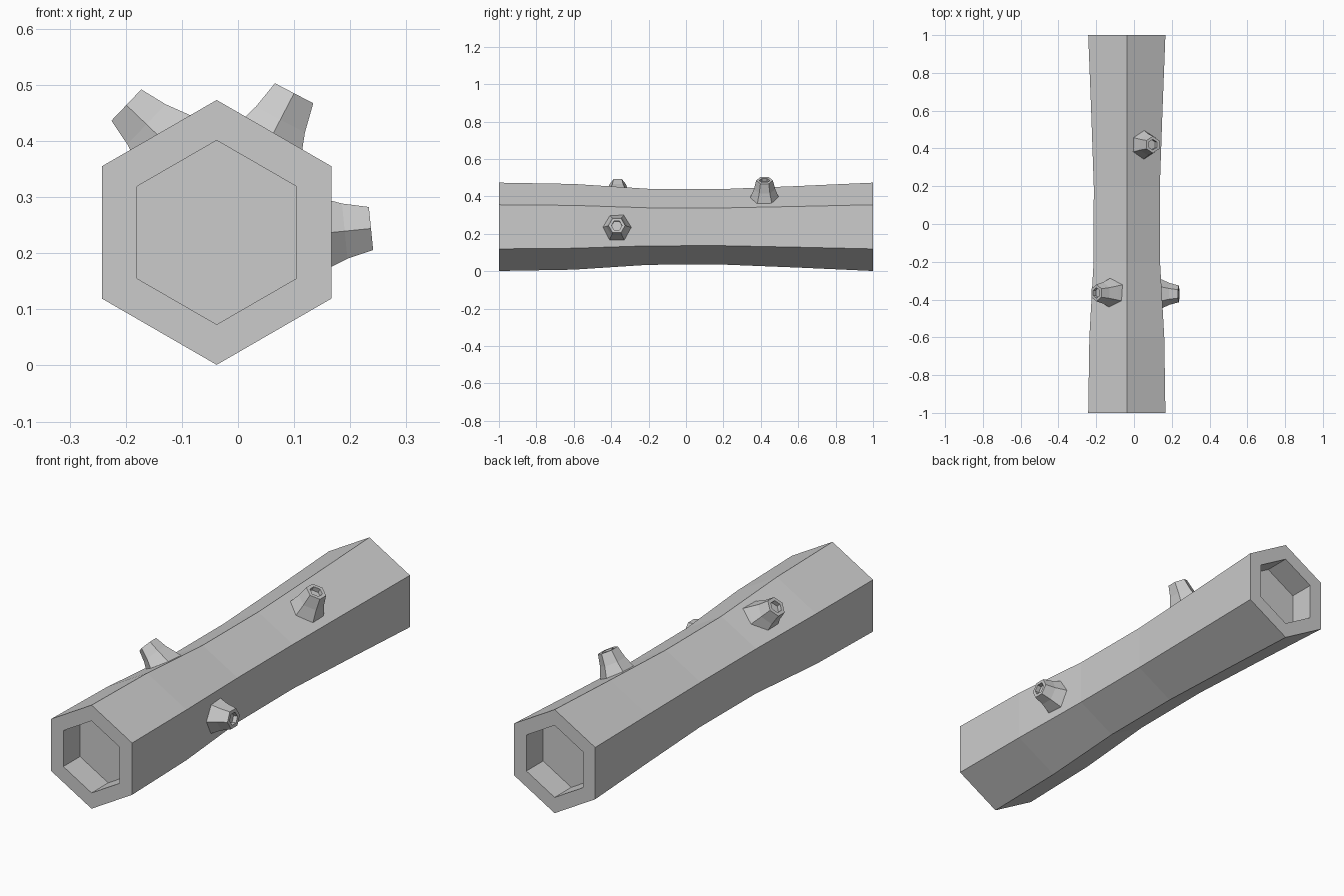
import bpy, bmesh
from mathutils import Vector
from math import cos, sin, pi

if "Cube" in bpy.data.objects:
    bpy.data.objects.remove(bpy.data.objects["Cube"])


def hex_loft(name, profile, origin, axis, point_dir):
    """Six-sided solid lofted through (distance along axis, radius) rings."""
    origin, a = Vector(origin), Vector(axis).normalized()
    u = Vector(point_dir)
    u = (u - a * u.dot(a)).normalized()
    v = a.cross(u)
    bm = bmesh.new()
    rings = []
    for t, r in profile:
        rings.append([bm.verts.new(origin + a * t + r * (u * cos(i * pi / 3) + v * sin(i * pi / 3)))
                      for i in range(6)])
    for lo, hi in zip(rings, rings[1:]):
        for i in range(6):
            j = (i + 1) % 6
            bm.faces.new((lo[i], lo[j], hi[j], hi[i]))
    bm.faces.new(rings[0][::-1])
    bm.faces.new(rings[-1])
    bmesh.ops.recalc_face_normals(bm, faces=bm.faces)
    mesh = bpy.data.meshes.new(name)
    bm.to_mesh(mesh)
    bm.free()
    obj = bpy.data.objects.new(name, mesh)
    bpy.context.collection.objects.link(obj)
    return obj


# Waisted log with a recessed hexagonal core at both ends
DEPTH, CORE = 0.12, 0.164
log_profile = [(-1 + DEPTH, CORE), (-1, CORE),
               (-1, 0.236), (-0.6, 0.229), (-0.2, 0.203),
               (0.2, 0.202), (0.6, 0.218), (1, 0.236),
               (1, CORE), (1 - DEPTH, CORE)]
hex_loft("log", log_profile, (-0.038, 0, 0.237), (0, 1, 0), (0, 0, 1))

# Broken branch stubs: flared base, hollow tip; (base centre, tip centre)
stubs = {
    "stub_right": ((0.147, -0.37, 0.235), (0.237, -0.37, 0.244)),
    "stub_upper_right": ((0.053, 0.42, 0.395), (0.100, 0.42, 0.485)),
    "stub_upper_left": ((-0.130, -0.365, 0.398), (-0.199, -0.365, 0.464)),
}
for name, (base, tip) in stubs.items():
    axis = Vector(tip) - Vector(base)
    n = axis.length
    stub_profile = [(-0.03, 0.088), (0, 0.076), (n * 0.48, 0.057), (n, 0.0445),
                    (n, 0.028), (n - 0.02, 0.028)]
    hex_loft(name, stub_profile, base, axis, (0, 1, 0))
